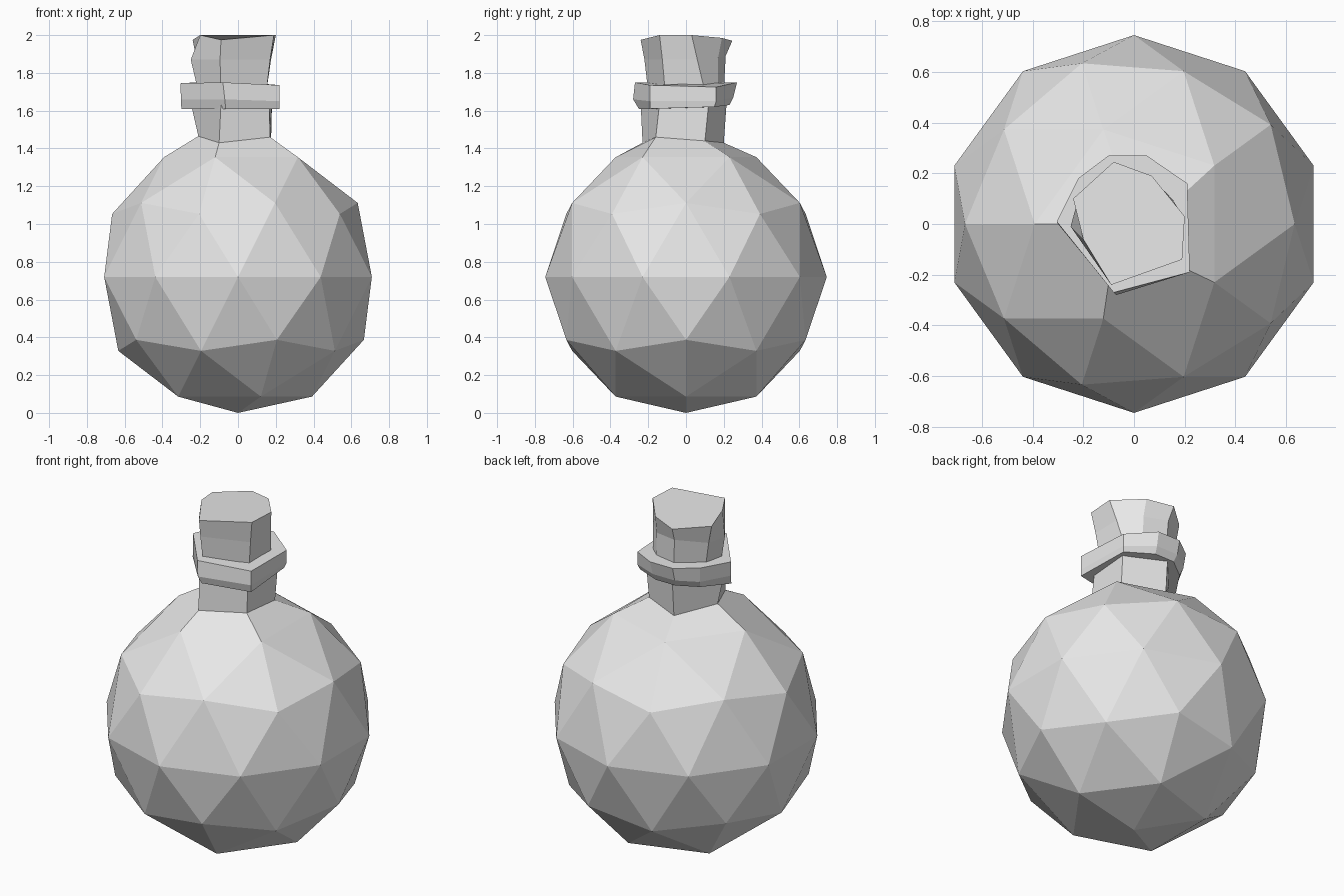
import bpy, bmesh, math
from mathutils import Matrix

cube = bpy.data.objects.get("Cube")
if cube:
    bpy.data.objects.remove(cube, do_unlink=True)

grey = bpy.data.materials.new("plain_grey")
grey.use_nodes = True
grey.diffuse_color = (0.8, 0.8, 0.8, 1)
grey.node_tree.nodes["Principled BSDF"].inputs["Base Color"].default_value = (0.8, 0.8, 0.8, 1)


def finish(name, bm):
    bmesh.ops.recalc_face_normals(bm, faces=bm.faces)
    mesh = bpy.data.meshes.new(name)
    bm.to_mesh(mesh)
    bm.free()
    mesh.materials.append(grey)
    obj = bpy.data.objects.new(name, mesh)
    bpy.context.collection.objects.link(obj)
    return obj


def ring(bm, points):
    return [bm.verts.new(p) for p in points]


def bridge(bm, low, high):
    n = len(low)
    for i in range(n):
        j = (i + 1) % n
        bm.faces.new((low[i], low[j], high[j], high[i]))


def loft(name, rings):
    """Closed solid through rings with equal point counts."""
    bm = bmesh.new()
    loops = [ring(bm, points) for points in rings]
    for low, high in zip(loops, loops[1:]):
        bridge(bm, low, high)
    bm.faces.new(loops[0])
    bm.faces.new(loops[-1])
    return finish(name, bm)


# Round body with its top point opened into a five-sided neck
bm = bmesh.new()
bmesh.ops.create_icosphere(bm, subdivisions=2, radius=0.745,
                           matrix=Matrix.Translation((0, 0, 0.72)) @ Matrix.Rotation(math.pi, 4, "Z"))
for v in bm.verts:
    v.co.z = max(v.co.z, 0)
top = max(bm.verts, key=lambda v: v.co.z)
shoulder = [e.other_vert(top) for e in top.link_edges]
shoulder.sort(key=lambda v: (math.atan2(v.co.y, v.co.x) + 2) % math.tau)
bmesh.ops.delete(bm, geom=[top], context="VERTS")
neck_base = ring(bm, [(-0.1, -0.23, 1.43), (0.17, -0.16, 1.46), (0.175, 0.1, 1.44),
                      (-0.06, 0.2, 1.43), (-0.21, 0, 1.465)])
neck_top = ring(bm, [(-0.09, -0.24, 1.64), (0.165, -0.14, 1.64), (0.18, 0.12, 1.64),
                     (-0.06, 0.215, 1.64), (-0.25, 0, 1.64)])
bridge(bm, shoulder, neck_base)
bridge(bm, neck_base, neck_top)
bm.faces.new(neck_top)
finish("flask_body", bm)

# Uneven collar around the mouth
loft("collar", [
    [(-0.065, -0.25, 1.61), (0.22, -0.19, 1.61), (0.2, 0.15, 1.62), (0.04, 0.23, 1.63),
     (-0.09, 0.23, 1.63), (-0.2, 0.15, 1.62), (-0.3, 0, 1.61)],
    [(-0.07, -0.28, 1.66), (0.22, -0.19, 1.65), (0.21, 0.16, 1.65), (0.045, 0.25, 1.67),
     (-0.1, 0.25, 1.67), (-0.21, 0.17, 1.66), (-0.302, 0.005, 1.66)],
    [(-0.08, -0.27, 1.75), (0.22, -0.19, 1.735), (0.21, 0.16, 1.725), (0.05, 0.27, 1.75),
     (-0.1, 0.27, 1.75), (-0.22, 0.18, 1.75), (-0.305, 0.01, 1.745)],
])

# Chipped stopper, wider at the top
loft("stopper", [
    [(-0.09, -0.2, 1.7), (0.15, -0.11, 1.7), (0.15, 0.1, 1.7), (0.08, 0.17, 1.7),
     (-0.06, 0.2, 1.7), (-0.19, 0.09, 1.7), (-0.21, -0.03, 1.7)],
    [(-0.095, -0.22, 1.87), (0.17, -0.125, 1.87), (0.175, 0.06, 1.87), (0.075, 0.17, 1.88),
     (-0.07, 0.21, 1.89), (-0.22, 0.1, 1.87), (-0.25, -0.01, 1.87)],
    [(-0.09, -0.24, 1.975), (0.19, -0.14, 2.0), (0.2, 0.03, 2.0), (0.07, 0.19, 1.985),
     (-0.08, 0.245, 1.97), (-0.24, 0.1, 1.975), (-0.2, -0.06, 2.0)],
])
